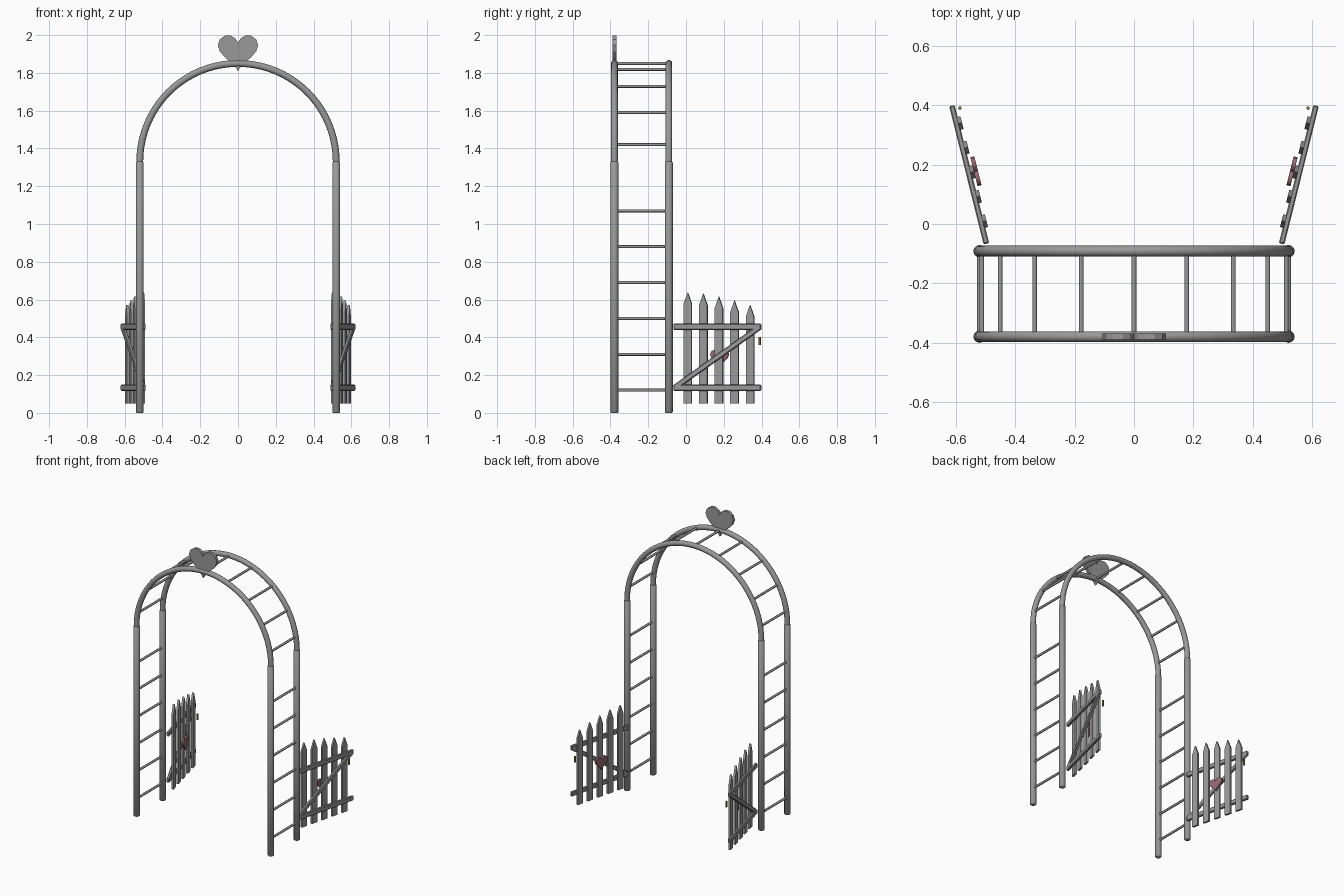
import bpy, bmesh
from math import sin, cos, pi, radians
from mathutils import Matrix, Vector

cube = bpy.data.objects.get("Cube")
if cube:
    bpy.data.objects.remove(cube)


def material(name, rgb):
    m = bpy.data.materials.new(name)
    m.use_nodes = True
    color = (*rgb, 1)
    m.diffuse_color = color
    m.node_tree.nodes["Principled BSDF"].inputs["Base Color"].default_value = color
    return m


GREY = material("grey", (0.32, 0.32, 0.32))
PINK = material("dusty pink", (0.3, 0.14, 0.17))
BRASS = material("brass", (0.27, 0.2, 0.05))

HALF_WIDTH, SPRING = 0.52, 1.33
FRONT_Y, BACK_Y = -0.379, -0.091


def finish(name, bm, mat, smooth=False):
    bmesh.ops.recalc_face_normals(bm, faces=bm.faces)
    mesh = bpy.data.meshes.new(name)
    bm.to_mesh(mesh)
    bm.free()
    mesh.materials.append(mat)
    ob = bpy.data.objects.new(name, mesh)
    bpy.context.collection.objects.link(ob)
    if smooth:
        bpy.ops.object.select_all(action="DESELECT")
        ob.select_set(True)
        bpy.context.view_layer.objects.active = ob
        bpy.ops.object.shade_smooth_by_angle(angle=radians(50))
    return ob


def rod(name, a, b, radius, mat=GREY, sides=12, bevel=0):
    """Round bar between two points."""
    a, b = Vector(a), Vector(b)
    turn = (b - a).to_track_quat("Z", "Y").to_matrix().to_4x4()
    bm = bmesh.new()
    bmesh.ops.create_cone(bm, cap_ends=True, segments=sides, radius1=radius, radius2=radius,
                          depth=(b - a).length, matrix=Matrix.Translation((a + b) / 2) @ turn)
    if bevel:
        rims = [e for e in bm.edges if any(len(f.verts) > 4 for f in e.link_faces)]
        bmesh.ops.bevel(bm, geom=rims, offset=bevel, segments=1, affect="EDGES")
    return finish(name, bm, mat, True)


def plate(name, outline, thick, frame, mat=GREY, bevel=0):
    """Outline in the frame's x-z plane, given thickness along its y."""
    bm = bmesh.new()
    face = bm.faces.new([bm.verts.new((u, -thick / 2, z)) for u, z in outline])
    ext = bmesh.ops.extrude_face_region(bm, geom=[face])["geom"]
    bmesh.ops.translate(bm, vec=(0, thick, 0), verts=[v for v in ext if isinstance(v, bmesh.types.BMVert)])
    if bevel:
        bmesh.ops.bevel(bm, geom=bm.edges[:], offset=bevel, segments=1, affect="EDGES")
    bm.transform(frame)
    return finish(name, bm, mat)


def bar(a, b, width):
    """Rectangle outline around a centre line."""
    a, b = Vector(a), Vector(b)
    d = (b - a).normalized()
    n = Vector((-d.y, d.x)) * width / 2
    return [a - n, b - n, b + n, a + n]


def heart(size, steps=24):
    pts = []
    for i in range(steps):
        t = 2 * pi * i / steps
        z = 13 * cos(t) - 5 * cos(2 * t) - 2 * cos(3 * t) - cos(4 * t)
        pts.append((size * sin(t) ** 3, size * z / 16))
    return pts


# Hoops: posts and half-round tops
for label, y in (("front", FRONT_Y), ("back", BACK_Y)):
    for side, s in (("left", 1), ("right", -1)):
        x = s * HALF_WIDTH
        rod(f"{label}_{side}_post", (x, y, 0), (x, y, SPRING), 0.021, bevel=0.004)
    bm = bmesh.new()
    rings, sides, tube = 40, 12, 0.018
    loops = []
    for i in range(rings + 1):
        a = pi * i / rings
        loop = []
        for j in range(sides):
            b = 2 * pi * j / sides
            r = HALF_WIDTH + tube * cos(b)
            loop.append(bm.verts.new((r * cos(a), y + tube * sin(b), SPRING + r * sin(a))))
        loops.append(loop)
    for p, q in zip(loops, loops[1:]):
        for j in range(sides):
            k = (j + 1) % sides
            bm.faces.new((p[j], p[k], q[k], q[j]))
    bm.faces.new(loops[0])
    bm.faces.new(loops[-1])
    finish(f"{label}_arch", bm, GREY, True)

# Rungs joining the two hoops
for side, s in (("left", 1), ("right", -1)):
    for i in range(6):
        x, z = s * HALF_WIDTH, 0.12 + 0.19 * i
        rod(f"{side}_rung_{i + 1}", (x, FRONT_Y, z), (x, BACK_Y, z), 0.008, sides=8)
for i in range(-4, 5):
    a = radians(20 * i)
    x, z = HALF_WIDTH * sin(a), SPRING + HALF_WIDTH * cos(a)
    rod(f"arch_rung_{i + 5}", (x, FRONT_Y, z), (x, BACK_Y, z), 0.008, sides=8)

# Heart on top of the front arch
plate("top_heart", heart(0.107), 0.02, Matrix.Translation((0, FRONT_Y, 1.92)))

# Open picket gates, swung outwards at the back
SWING, LENGTH = radians(14), 0.478
LOW, HIGH = 0.133, 0.456
TOPS = (0.637, 0.631, 0.615, 0.594, 0.57)
for side, s in (("left", 1), ("right", -1)):
    along = Vector((s * sin(SWING), cos(SWING), 0))
    inward = Vector((-s * cos(SWING), sin(SWING), 0))
    turn = Matrix((along, inward, Vector((0, 0, 1)))).transposed().to_4x4()
    gate = Matrix.Translation((s * 0.497, -0.066, 0)) @ turn

    def at(u, v, z):
        return gate @ Matrix.Translation((u, v, z))

    for label, z in (("lower", LOW), ("upper", HIGH)):
        plate(f"{side}_gate_{label}_rail", bar((0, z), (LENGTH, z), 0.032), 0.019, gate, bevel=0.004)
    plate(f"{side}_gate_brace", bar((0.005, LOW), (LENGTH - 0.005, HIGH), 0.028), 0.019, gate, bevel=0.004)
    for i, top in enumerate(TOPS):
        w = 0.022
        outline = [(-w, 0.05), (w, 0.05), (w, top - 0.06), (0, top), (-w, top - 0.06)]
        plate(f"{side}_gate_picket_{i + 1}", outline, 0.014, at(0.075 + 0.085 * i, 0.012, 0))
    plate(f"{side}_gate_heart", heart(0.05), 0.014, at(0.245, 0.025, 0.297), PINK)
    rod(f"{side}_gate_latch", at(0.464, 0.024, 0.36).translation,
        at(0.464, 0.024, 0.402).translation, 0.006, BRASS, 8)
